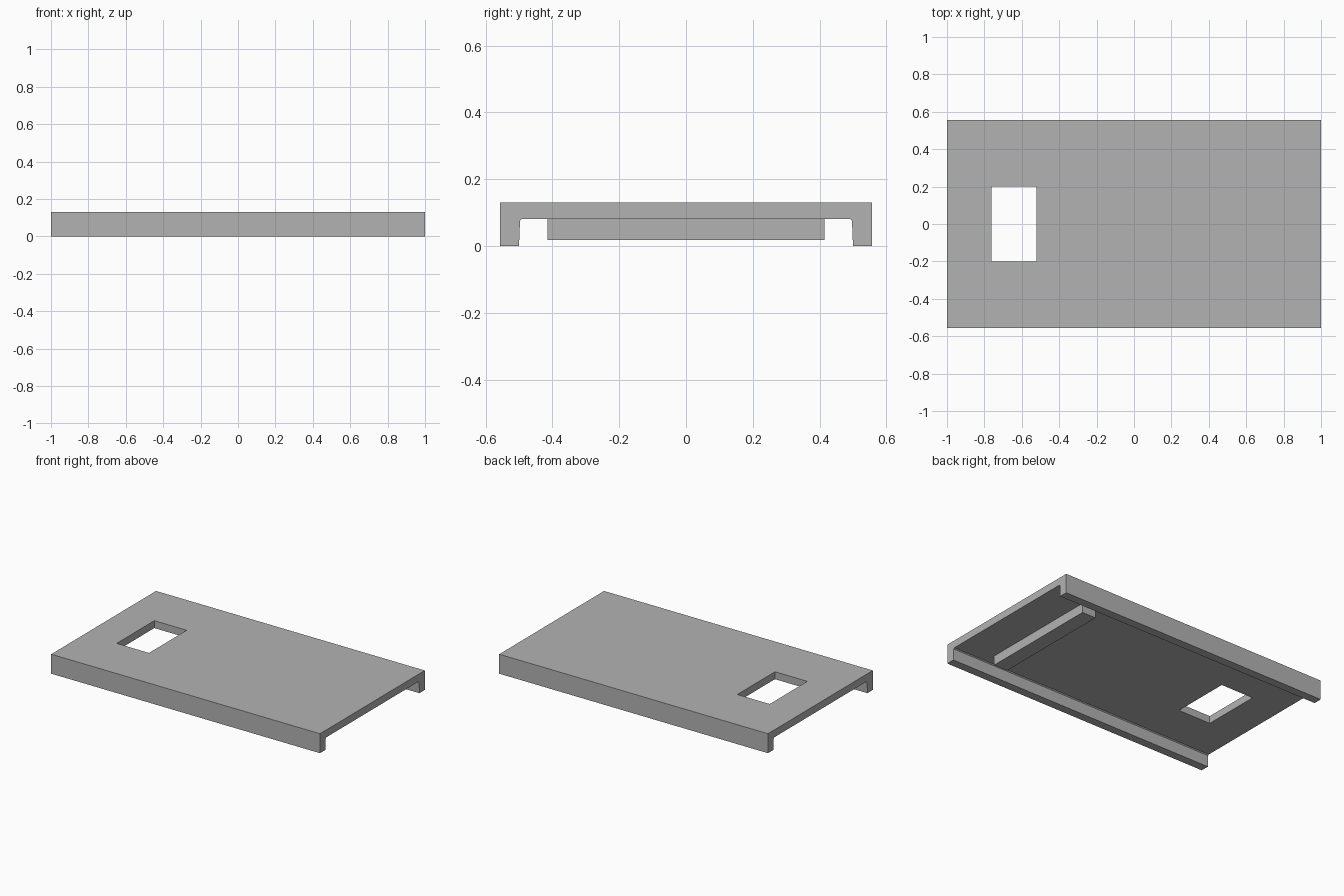
import bpy
import bmesh
from mathutils import Vector

default_cube = bpy.data.objects.get("Cube")
if default_cube:
    bpy.data.objects.remove(default_cube, do_unlink=True)

# Single plain grey
grey = bpy.data.materials.new("plain grey")
grey.use_nodes = True
colour = (0.45, 0.45, 0.45, 1)
grey.diffuse_color = colour
grey.node_tree.nodes["Principled BSDF"].inputs["Base Color"].default_value = colour

HALF_LENGTH, HALF_WIDTH, TOP = 1.0, 0.557, 0.131
UNDERSIDE, LEG_INNER, FILLET = 0.081, 0.5, 0.006


def add_object(name, bm):
    bmesh.ops.recalc_face_normals(bm, faces=bm.faces)
    mesh = bpy.data.meshes.new(name)
    bm.to_mesh(mesh)
    bm.free()
    mesh.materials.append(grey)
    obj = bpy.data.objects.new(name, mesh)
    bpy.context.collection.objects.link(obj)
    return obj


def add_box(name, low, high):
    low, high = Vector(low), Vector(high)
    bm = bmesh.new()
    bmesh.ops.create_cube(bm, size=1)
    bmesh.ops.scale(bm, vec=high - low, verts=bm.verts)
    bmesh.ops.translate(bm, vec=(low + high) / 2, verts=bm.verts)
    return add_object(name, bm)


# Channel-shaped tray: mirrored half profile, swept along its length
half = [
    (HALF_WIDTH, TOP),
    (HALF_WIDTH, 0),
    (LEG_INNER, 0),
    (LEG_INNER - 0.003, UNDERSIDE - FILLET),
    (LEG_INNER - 0.003 - FILLET, UNDERSIDE),
]
profile = half + [(-y, z) for y, z in reversed(half)]
bm = bmesh.new()
end = bm.faces.new([bm.verts.new((-HALF_LENGTH, y, z)) for y, z in profile])
swept = bmesh.ops.extrude_face_region(bm, geom=[end], use_keep_orig=True)
moved = [v for v in swept["geom"] if isinstance(v, bmesh.types.BMVert)]
bmesh.ops.translate(bm, vec=(2 * HALF_LENGTH, 0, 0), verts=moved)
tray = add_object("tray", bm)

# Rectangular opening cut through the plate
cutter = add_box("opening_cutter", (-0.763, -0.2, 0.02), (-0.522, 0.2, 0.2))
cutter.hide_render = True
cut = tray.modifiers.new("opening", "BOOLEAN")
cut.operation = "DIFFERENCE"
cut.solver = "EXACT"
cut.object = cutter
bpy.context.view_layer.objects.active = tray
bpy.ops.object.modifier_apply(modifier=cut.name)
bpy.data.objects.remove(cutter, do_unlink=True)

# Cross rib under the plate
add_box("cross_rib", (0.65, -0.414, 0.018), (0.752, 0.414, UNDERSIDE))
